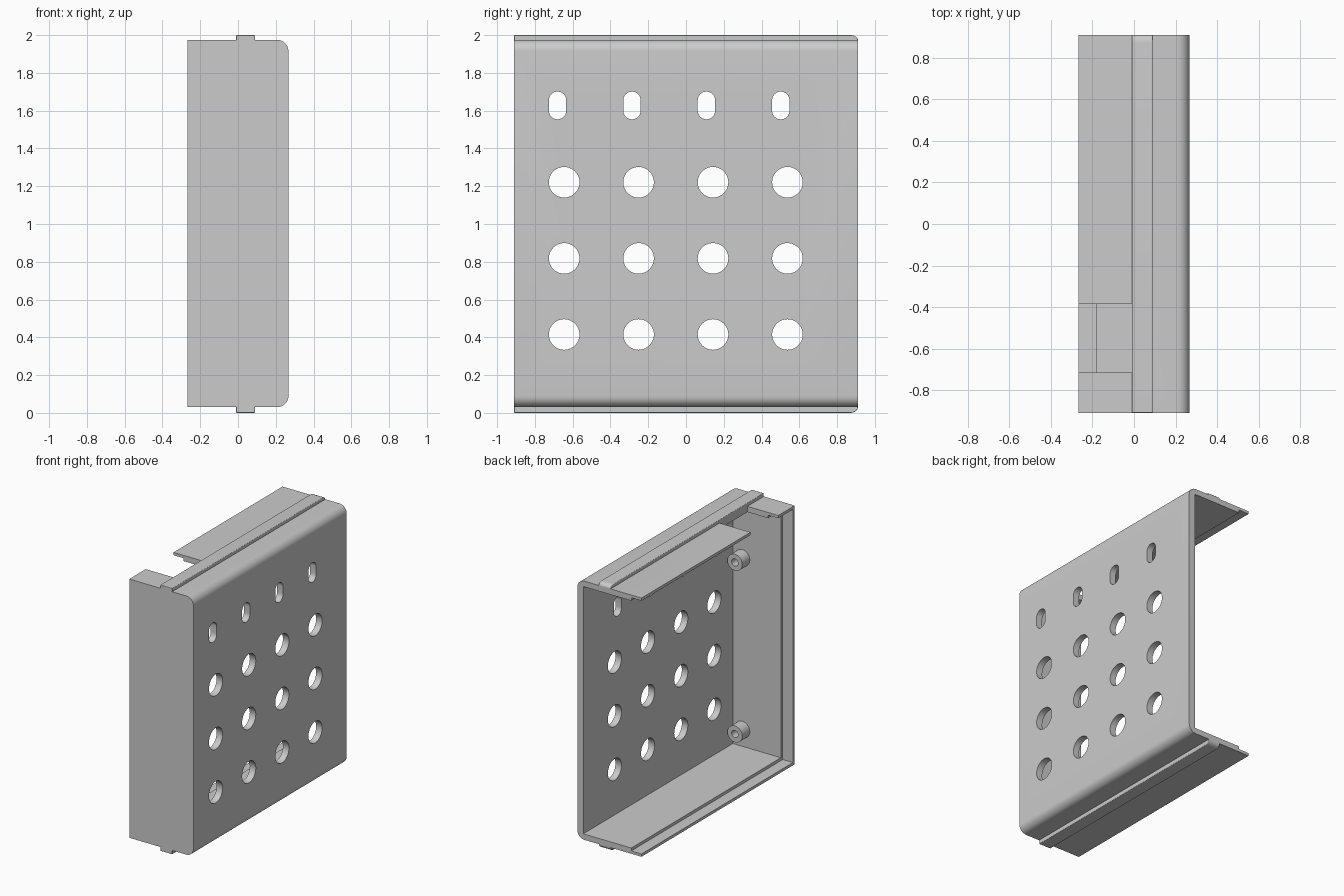
import bpy, bmesh
from math import pi, sin, cos
from mathutils import Vector

if "Cube" in bpy.data.objects:
    bpy.data.objects.remove(bpy.data.objects["Cube"])

grey = bpy.data.materials.new("mid_grey")
grey.use_nodes = True
GREY = (0.6, 0.6, 0.6, 1)
grey.diffuse_color = GREY
grey.node_tree.nodes["Principled BSDF"].inputs["Base Color"].default_value = GREY

X, Y, LOW, HIGH = 0.267, 0.91, 0.03, 1.975
PLATE, WALL, LIP = 0.05, 0.043, 0.021


def prism(name, points, direction):
    """Solid made by sweeping a flat outline along a vector."""
    bm = bmesh.new()
    face = bm.faces.new([bm.verts.new(p) for p in points])
    moved = bmesh.ops.extrude_face_region(bm, geom=[face])["geom"]
    bmesh.ops.translate(bm, vec=Vector(direction),
                        verts=[v for v in moved if isinstance(v, bmesh.types.BMVert)])
    bmesh.ops.recalc_face_normals(bm, faces=bm.faces)
    mesh = bpy.data.meshes.new(name)
    bm.to_mesh(mesh)
    bm.free()
    mesh.materials.append(grey)
    ob = bpy.data.objects.new(name, mesh)
    bpy.context.collection.objects.link(ob)
    return ob


def box(name, x0, x1, y0, y1, z0, z1):
    return prism(name, [(x0, y0, z0), (x1, y0, z0), (x1, y1, z0), (x0, y1, z0)],
                 (0, 0, z1 - z0))


def arc(cx, cy, r, start, end, steps):
    turns = [start + (end - start) * i / steps for i in range(steps + 1)]
    return [(cx + r * cos(a), cy + r * sin(a)) for a in turns]


def select(ob):
    bpy.ops.object.select_all(action="DESELECT")
    bpy.context.view_layer.objects.active = ob
    ob.select_set(True)


def cut(ob, cutter):
    mod = ob.modifiers.new("cut", "BOOLEAN")
    mod.operation = "DIFFERENCE"
    mod.solver = "EXACT"
    mod.object = cutter
    select(ob)
    bpy.ops.object.modifier_apply(modifier=mod.name)
    bpy.data.objects.remove(cutter)


def smooth(ob):
    select(ob)
    bpy.ops.object.shade_smooth_by_angle(angle=0.6)


# Shell: block with two rounded long edges
R = 0.06
outline = [(-X, LOW)] + arc(X - R, LOW + R, R, -pi / 2, 0, 8)
outline += arc(X - R, HIGH - R, R, 0, pi / 2, 8) + [(-X, HIGH)]
shell = prism("half_shell", [(x, -Y, z) for x, z in outline], (0, 2 * Y, 0))

# Hollow, open at the side and back, with a stepped lip along the open side
cut(shell, box("cavity", -1, X - PLATE, WALL - Y, 2, LOW + WALL, HIGH - WALL))
cut(shell, box("lip_step", -1, -0.182, LIP - Y, 2, LOW + LIP, HIGH - LIP))
cut(shell, box("top_notch", -1, -0.01, -0.715, -0.385, 1.8, 2.2))

# Round vents and slots through the plate
for i in range(4):
    for row in range(3):
        ring = arc(-0.645 + 0.394 * i, 0.415 + 0.403 * row, 0.081, 0, 2 * pi, 40)[:-1]
        cut(shell, prism("vent", [(0.1, y, z) for y, z in ring], (0.4, 0, 0)))
    y = -0.68 + 0.394 * i
    ring = arc(y, 1.655, 0.046, 0, pi, 16) + arc(y, 1.6, 0.046, pi, 2 * pi, 16)
    cut(shell, prism("slot", [(0.1, a, b) for a, b in ring], (0.4, 0, 0)))
smooth(shell)

# Guide ribs on top and bottom, rounded at the back end
for name, base, up in (("top_rib", HIGH, 1), ("bottom_rib", LOW, -1)):
    h = 0.025 if up > 0 else 0.03
    side = [(-Y, -0.005), (-Y, h)]
    side += [(Y - 0.04 + 0.04 * sin(a), h * cos(a)) for a in [pi / 12 * i for i in range(7)]]
    side += [(Y, -0.005)]
    rib = prism(name, [(-0.01, y, base + up * z) for y, z in side], (0.1, 0, 0))
    bevel = rib.modifiers.new("soft_edges", "BEVEL")
    bevel.width = 0.008
    bevel.segments = 3
    bevel.limit_method = "ANGLE"
    bevel.angle_limit = 1.0
    smooth(rib)

# Hollow pegs on the inside of the front wall
for name, z in (("upper_peg", 1.49), ("lower_peg", 0.2)):
    start = WALL - Y - 0.01
    ring = arc(0.138, z, 0.062, 0, 2 * pi, 32)[:-1]
    peg = prism(name, [(a, start, b) for a, b in ring], (0, 0.1, 0))
    bore = arc(0.138, z, 0.027, 0, 2 * pi, 24)[:-1]
    cut(peg, prism("bore", [(a, start + 0.03, b) for a, b in bore], (0, 0.2, 0)))
    smooth(peg)
